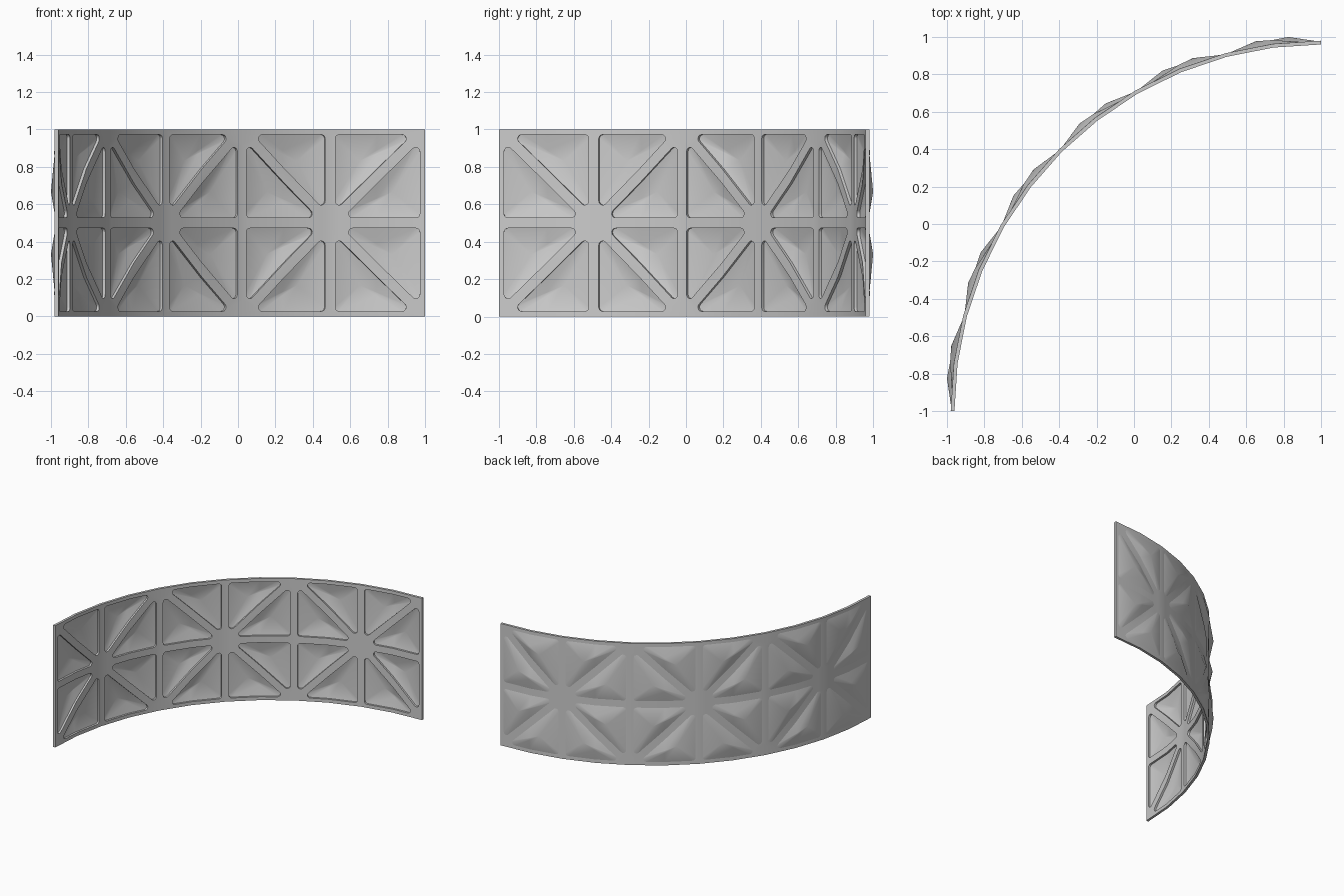
import bpy, bmesh, math
from mathutils import Vector

if "Cube" in bpy.data.objects:
    bpy.data.objects.remove(bpy.data.objects["Cube"])

R_IN, THICK, PANEL_T = 1.96, 0.02, 0.004   # wall radius, rib depth, panel sheet thickness
APEX = 0.0515                              # outward height of each pyramid tip
CELLS = 6
CELL = 1.97 * math.radians(90 / CELLS)     # unrolled width of one cell
INSET, ROUND = 0.028, 0.022                # half rib width, corner radius


def circle(k):
    a = math.radians(k * 7.5)
    return Vector((-math.sin(a), math.cos(a)))


def wrap(bm):
    """Cut the flat layout (u, z, outward) into 12 facets and roll it into a quarter ring."""
    for k in range(1, 2 * CELLS):
        bmesh.ops.bisect_plane(bm, geom=bm.verts[:] + bm.edges[:] + bm.faces[:], dist=1e-5,
                               plane_co=(k * CELL / 2, 0, 0), plane_no=(1, 0, 0))
    for v in bm.verts:
        u, z, w = v.co
        t = u / (CELL / 2)
        k = max(0, min(2 * CELLS - 1, math.floor(t)))
        p = circle(k).lerp(circle(k + 1), t - k) * (R_IN + w)
        v.co = (1 + p.x, -1 + p.y, z)
    bmesh.ops.recalc_face_normals(bm, faces=bm.faces[:])


def finish(bm, name):
    me = bpy.data.meshes.new(name)
    bm.to_mesh(me)
    bm.free()
    ob = bpy.data.objects.new(name, me)
    bpy.context.collection.objects.link(ob)
    bpy.ops.object.select_all(action='DESELECT')
    ob.select_set(True)
    bpy.context.view_layer.objects.active = ob
    bpy.ops.object.shade_smooth_by_angle(angle=math.radians(30))


def rounded_inset(tri):
    """Outline of a triangle shrunk by the rib width, with rounded corners."""
    pts = []
    for i in range(3):
        p, a, b = tri[i], tri[i - 1], tri[(i + 1) % 3]
        d0, d1 = (p - a).normalized(), (b - p).normalized()
        bis = (d1 - d0).normalized()
        half = math.acos(max(-1, min(1, bis.dot(d1))))
        c = p + bis * (INSET + ROUND) / math.sin(half)
        start = math.atan2(-d0.x, d0.y)
        turn = math.pi - 2 * half
        for s in range(6):
            ang = start + turn * s / 5
            pts.append(c + ROUND * Vector((math.cos(ang), math.sin(ang))))
    return pts


# star layout: diagonals run from the odd ribs at mid height to the corners of the even ribs
triangles = []
for i in range(CELLS):
    s, e = (i + 1, i) if i % 2 == 0 else (i, i + 1)
    for ze in (0, 1):
        S, E = s * CELL, e * CELL
        for t in ([(S, .5), (E, .5), (E, ze)], [(S, .5), (S, ze), (E, ze)]):
            t = [Vector(p) for p in t]
            x, y = t[1] - t[0], t[2] - t[0]
            if x.x * y.y - x.y * y.x > 0:
                t.reverse()
            # start angle above is for clockwise order mirrored, so store counter-clockwise
            triangles.append(t[::-1])


def ccw(t):
    x, y = t[1] - t[0], t[2] - t[0]
    return t if x.x * y.y - x.y * y.x > 0 else t[::-1]


def outline(t):
    # outward normal of a counter-clockwise edge d is (d.y, -d.x)
    t = ccw(t)
    pts = []
    for i in range(3):
        p, a, b = t[i], t[i - 1], t[(i + 1) % 3]
        d0, d1 = (p - a).normalized(), (b - p).normalized()
        bis = (d1 - d0).normalized()
        half = math.acos(max(-1, min(1, bis.dot(d1))))
        c = p + bis * ((INSET + ROUND) / math.sin(half))
        start = math.atan2(-d0.x, d0.y)
        for s in range(6):
            ang = start + (math.pi - 2 * half) * s / 5
            pts.append(c + ROUND * Vector((math.cos(ang), math.sin(ang))))
    return pts


# rib frame: one sheet with 24 rounded triangular openings, thickened and rolled
bm = bmesh.new()
W = CELLS * CELL
loops = [[Vector(p) for p in ((0, 0), (W, 0), (W, 1), (0, 1))]] + [outline(t) for t in triangles]
for loop in loops:
    vs = [bm.verts.new((p.x, p.y, 0)) for p in loop]
    for i, v in enumerate(vs):
        bm.edges.new((vs[i - 1], v))
bmesh.ops.triangle_fill(bm, use_beauty=True, edges=bm.edges[:], normal=(0, 0, 1))
ext = bmesh.ops.extrude_face_region(bm, geom=bm.faces[:])
for g in ext['geom']:
    if isinstance(g, bmesh.types.BMVert):
        g.co.z += THICK
wrap(bm)
finish(bm, "rib_frame")

# coffer panels: shallow pyramids bulging outward, closing each opening
bm = bmesh.new()
for t in triangles:
    c = (t[0] + t[1] + t[2]) / 3
    pts = outline(t)
    rings, tips = [], []
    for off in (0, -PANEL_T):
        rings.append([bm.verts.new((p.x, p.y, THICK + off)) for p in pts])
        tips.append(bm.verts.new((c.x, c.y, APEX + off)))
    top, low = rings
    for i in range(len(pts)):
        bm.faces.new((top[i - 1], top[i], tips[0]))
        bm.faces.new((low[i], low[i - 1], tips[1]))
        bm.faces.new((low[i - 1], low[i], top[i], top[i - 1]))
wrap(bm)
finish(bm, "coffer_panels")
